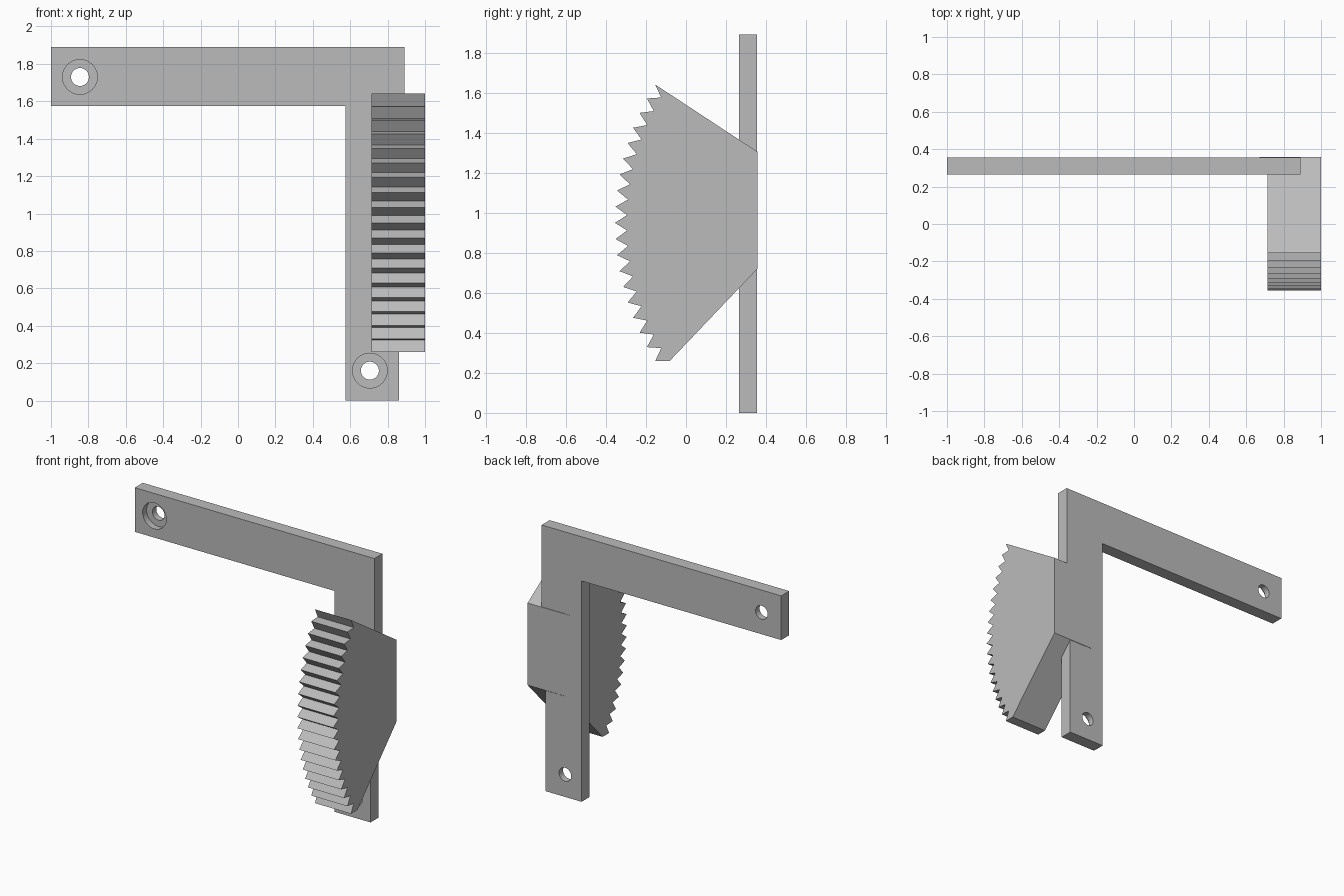
import bpy
import math

if "Cube" in bpy.data.objects:
    bpy.data.objects.remove(bpy.data.objects["Cube"], do_unlink=True)

grey = bpy.data.materials.new("plain grey")
grey.use_nodes = True
COLOUR = (0.5, 0.5, 0.5, 1)
grey.diffuse_color = COLOUR
grey.node_tree.nodes["Principled BSDF"].inputs["Base Color"].default_value = COLOUR


def prism(name, outline, axis, start, end):
    """Extrude an outline along x (points are y, z) or along y (points are x, z)."""
    def place(p, d):
        return (d, p[0], p[1]) if axis == "x" else (p[0], d, p[1])
    n = len(outline)
    verts = [place(p, d) for d in (start, end) for p in outline]
    faces = [tuple(range(n)), tuple(range(2 * n - 1, n - 1, -1))]
    faces += [(i, i + n, (i + 1) % n + n, (i + 1) % n) for i in range(n)]
    mesh = bpy.data.meshes.new(name)
    mesh.from_pydata(verts, [], faces)
    mesh.materials.append(grey)
    obj = bpy.data.objects.new(name, mesh)
    bpy.context.collection.objects.link(obj)
    # Consistent outward normals
    bpy.ops.object.select_all(action="DESELECT")
    obj.select_set(True)
    bpy.context.view_layer.objects.active = obj
    bpy.ops.object.mode_set(mode="EDIT")
    bpy.ops.mesh.select_all(action="SELECT")
    bpy.ops.mesh.normals_make_consistent(inside=False)
    bpy.ops.object.mode_set(mode="OBJECT")
    return obj


def bore(target, x, z, radius, front, back):
    """Cut a round hole through the target along y."""
    bpy.ops.mesh.primitive_cylinder_add(
        vertices=48, radius=radius, depth=back - front,
        location=(x, (front + back) / 2, z), rotation=(math.pi / 2, 0, 0))
    cutter = bpy.context.object
    cutter.name = "hole_cutter"
    cutter.data.materials.append(grey)
    mod = target.modifiers.new("hole", "BOOLEAN")
    mod.operation = "DIFFERENCE"
    mod.solver = "EXACT"
    mod.object = cutter
    bpy.context.view_layer.objects.active = target
    bpy.ops.object.modifier_apply(modifier=mod.name)
    bpy.data.objects.remove(cutter, do_unlink=True)


# L-shaped bracket plate
FRONT, BACK = 0.265, 0.355
bracket = prism("bracket_plate", [
    (-1, 1.89), (0.89, 1.89), (0.89, 1.0), (0.86, 1.0),
    (0.86, 0), (0.575, 0), (0.575, 1.575), (-1, 1.575)], "y", FRONT, BACK)

# Counterbored screw holes
for x, z in ((-0.845, 1.73), (0.705, 0.16)):
    bore(bracket, x, z, 0.093, FRONT - 0.1, FRONT + 0.045)
    bore(bracket, x, z, 0.048, FRONT - 0.1, BACK + 0.1)

# Toothed sector: tips and roots alternate around the arc
CY, CZ, TIP, ROOT = 0.935, 0.95, 1.29, 1.23
HALF_PITCH = math.radians(1.8)
BLOCK_BACK = 0.357
profile = []
for i in range(18, -20, -1):
    r = TIP if i % 2 == 0 else ROOT
    a = i * HALF_PITCH
    profile.append((CY - r * math.cos(a), CZ + r * math.sin(a)))
profile += [(BLOCK_BACK, 0.72), (BLOCK_BACK, 1.305)]
prism("gear_sector", profile, "x", 0.715, 1.0)

# Mounting root of the sector, sunk into the plate
prism("gear_root", [(0.67, 0.72), (0.8, 0.72), (0.8, 1.305), (0.67, 1.305)],
      "y", 0.3, BLOCK_BACK)

# Smooth hole walls, crisp edges elsewhere
bpy.ops.object.select_all(action="DESELECT")
bracket.select_set(True)
bpy.context.view_layer.objects.active = bracket
bpy.ops.object.shade_smooth_by_angle(angle=math.radians(30))
